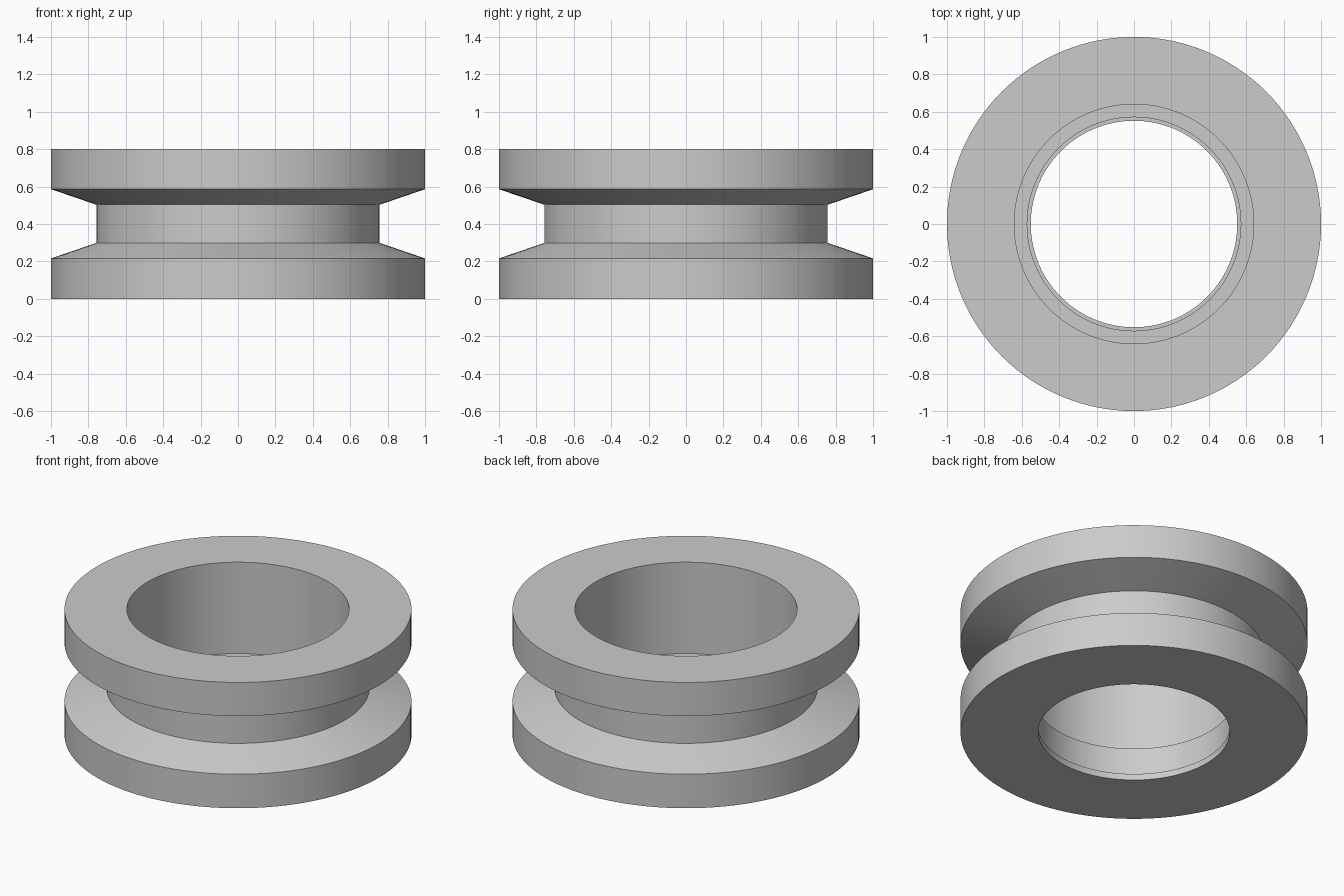
import bpy
import bmesh
import math

SEGMENTS = 128

cube = bpy.data.objects.get("Cube")
if cube:
    bpy.data.objects.remove(cube, do_unlink=True)

# Plain grey material
grey = bpy.data.materials.new("plain_grey")
grey.use_nodes = True
colour = (0.6, 0.6, 0.6, 1.0)
grey.diffuse_color = colour
grey.node_tree.nodes["Principled BSDF"].inputs["Base Color"].default_value = colour

# Closed cross-section as (radius, height)
profile = [
    # outer flanges and tapered groove
    (1.0, 0.0), (1.0, 0.216), (0.757, 0.299),
    (0.757, 0.503), (1.0, 0.586), (1.0, 0.8),
    # bore, bearing seat and bottom lip
    (0.64, 0.8), (0.64, 0.219), (0.571, 0.219),
    (0.571, 0.04), (0.552, 0.04), (0.552, 0.0),
]


def lathe(name, points, material):
    """Turn a closed profile around the z axis."""
    bm = bmesh.new()
    rings = []
    for i in range(SEGMENTS):
        a = math.tau * i / SEGMENTS
        rings.append([bm.verts.new((r * math.cos(a), r * math.sin(a), z))
                      for r, z in points])
    for i, ring in enumerate(rings):
        following = rings[(i + 1) % SEGMENTS]
        for j in range(len(points)):
            k = (j + 1) % len(points)
            bm.faces.new((ring[j], following[j], following[k], ring[k]))
    bmesh.ops.recalc_face_normals(bm, faces=bm.faces)
    mesh = bpy.data.meshes.new(name)
    bm.to_mesh(mesh)
    bm.free()
    mesh.materials.append(material)
    obj = bpy.data.objects.new(name, mesh)
    bpy.context.collection.objects.link(obj)
    return obj


# Grooved wheel, smooth with sharp rims
wheel = lathe("grooved_wheel", profile, grey)
bpy.ops.object.select_all(action="DESELECT")
wheel.select_set(True)
bpy.context.view_layer.objects.active = wheel
bpy.ops.object.shade_smooth_by_angle(angle=math.radians(15))
